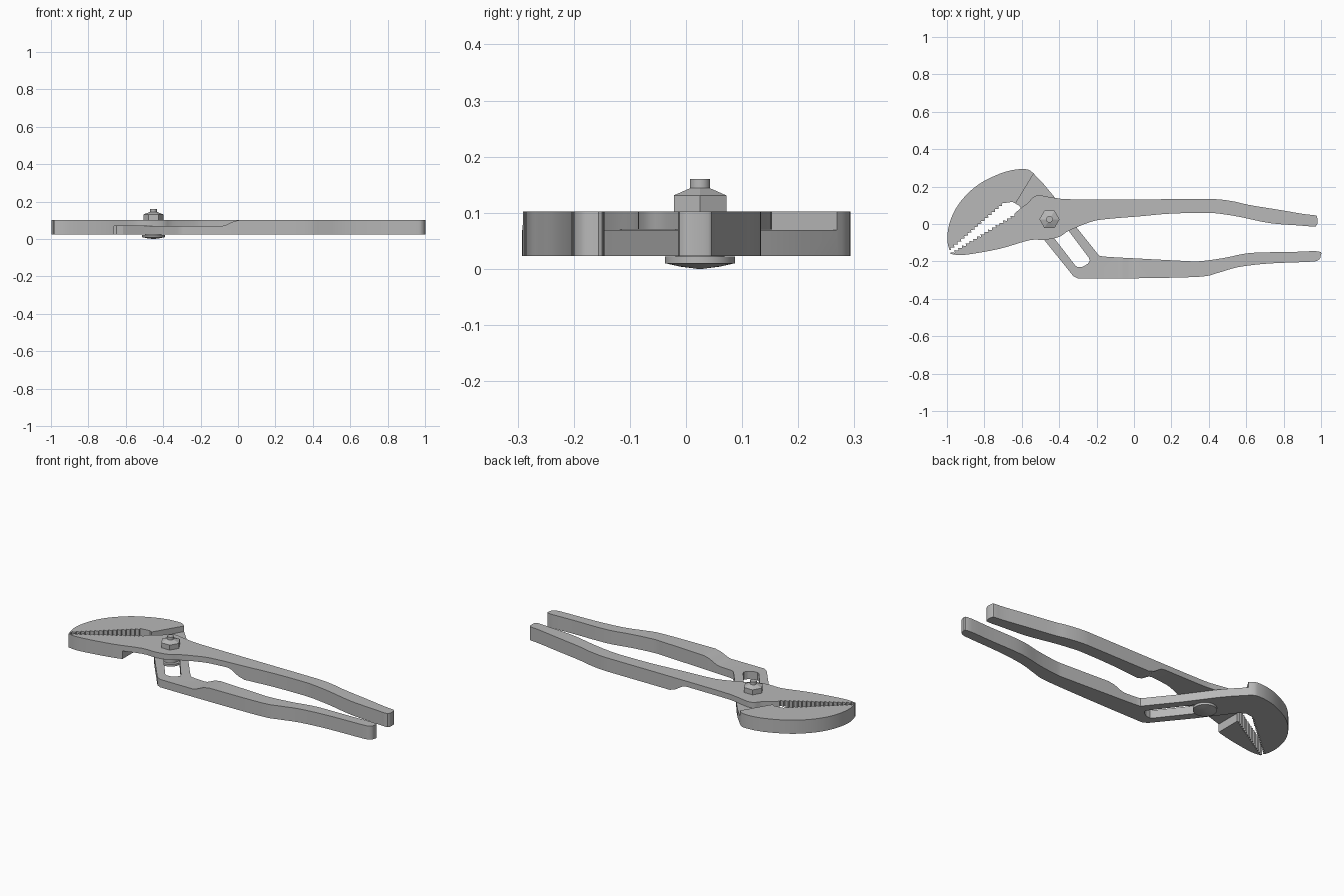
import bpy, bmesh, math
from mathutils import Vector

if "Cube" in bpy.data.objects:
    bpy.data.objects.remove(bpy.data.objects["Cube"])

Z0, ZM, Z1 = 0.023, 0.07, 0.102      # underside, lap joint, top
steel = bpy.data.materials.new("grey steel")
steel.diffuse_color = (0.48, 0.48, 0.48, 1)
steel.use_nodes = True
steel.node_tree.nodes["Principled BSDF"].inputs["Base Color"].default_value = steel.diffuse_color


def finish(bm, name):
    bmesh.ops.recalc_face_normals(bm, faces=bm.faces[:])
    me = bpy.data.meshes.new(name)
    bm.to_mesh(me)
    bm.free()
    ob = bpy.data.objects.new(name, me)
    bpy.context.collection.objects.link(ob)
    me.materials.append(steel)
    return ob


def loft(rings, name):
    """Closed solid through rings with equal point counts."""
    bm = bmesh.new()
    vs = [[bm.verts.new(p) for p in r] for r in rings]
    n = len(rings[0])
    for a, b in zip(vs, vs[1:]):
        for i in range(n):
            j = (i + 1) % n
            bm.faces.new((a[i], a[j], b[j], b[i]))
    bm.faces.new(vs[0][::-1])
    bm.faces.new(vs[-1])
    return finish(bm, name)


def plate(outline, z0, z1, name):
    return loft([[(x, y - 0.005, z) for x, y in outline] for z in (z0, z1)], name)


def spline(pts, n=4):
    """Smooth open curve through the points."""
    p = [Vector(q) for q in [pts[0]] + pts + [pts[-1]]]
    out = []
    for a, b, c, d in zip(p, p[1:], p[2:], p[3:]):
        for k in range(n):
            t = k / n
            out.append(tuple(0.5 * (2 * b + (c - a) * t + (2 * a - 5 * b + 4 * c - d) * t * t
                                    + (3 * b - a - 3 * c + d) * t ** 3)))
    return out + [pts[-1]]


def teeth(p, q, n, depth):
    """Sawtooth edge from p to q, notched to the side given by the sign of depth."""
    p, q = Vector(p), Vector(q)
    d = (q - p) / n
    nor = Vector((-d.y, d.x)).normalized() * depth
    out = []
    for i in range(n):
        out += [tuple(p + d * i), tuple(p + d * (i + 0.25) + nor)]
    return out + [tuple(q)]


def cut(ob, cutter):
    m = ob.modifiers.new("cut", "BOOLEAN")
    m.operation, m.solver, m.object = "DIFFERENCE", "EXACT", cutter
    bpy.context.view_layer.objects.active = ob
    bpy.ops.object.modifier_apply(modifier=m.name)
    bpy.data.objects.remove(cutter)


def lap_cutter(left, z_out, z_lap):
    """Half-thickness cut ending in a soft ramp; left(y) gives the jaw-side wall."""
    s = [(-0.09 + 0.09 * t, z_lap + (z_out - z_lap) * 0.9 * t * t * (3 - 2 * t))
         for t in (0, 0.2, 0.4, 0.6, 0.8, 1)]
    far = z_out + (0.05 if z_out > z_lap else -0.05)
    rings = []
    for y in (-0.5, 0.5):
        prof = [(left(y), far), (left(y), z_lap)] + s + [(0.012, z_out), (0.012, far)]
        rings.append([(x, y, z) for x, z in prof])
    return loft(rings, "lap_cutter")


# upper handle with the lower jaw
lower_edge = spline([(-0.98, -0.155), (-0.906, -0.16), (-0.72, -0.128), (-0.56, -0.082),
                     (-0.48, -0.08), (-0.40, -0.064), (-0.35, -0.032), (-0.238, 0.014),
                     (-0.16, 0.03), (0.03, 0.046), (0.19, 0.06), (0.377, 0.065), (0.457, 0.06),
                     (0.565, 0.043), (0.725, 0.01), (0.885, -0.003), (0.955, -0.009)])
upper_edge = spline([(0.972, -0.007), (0.981, 0.01), (0.978, 0.045), (0.965, 0.052),
                     (0.91, 0.058), (0.78, 0.08), (0.62, 0.106), (0.537, 0.125),
                     (0.447, 0.137), (0.35, 0.138), (0.03, 0.137), (-0.33, 0.137),
                     (-0.425, 0.145), (-0.505, 0.158), (-0.54, 0.148), (-0.565, 0.12),
                     (-0.60, 0.094)])
bite = teeth((-0.64, 0.06), (-0.98, -0.147), 17, 0.013)
upper_handle = plate(lower_edge + upper_edge + bite, Z0, Z1, "upper_handle_and_lower_jaw")
cut(upper_handle, lap_cutter(lambda y: -0.663, Z0, ZM))

# lower handle with the slotted arm and the upper jaw
jaw_back = spline([(-0.537, 0.275), (-0.555, 0.29), (-0.58, 0.298), (-0.64, 0.295),
                   (-0.72, 0.273), (-0.826, 0.22), (-0.906, 0.15), (-0.96, 0.075),
                   (-0.99, -0.005), (-0.998, -0.08), (-0.987, -0.135)])
jaw_bite = teeth((-0.978, -0.135), (-0.687, 0.118), 16, 0.012)
arm_left = [(-0.65, 0.123), (-0.615, 0.104), (-0.48, -0.08), (-0.325, -0.273)]
grip_bottom = spline([(-0.297, -0.287), (0.03, -0.285), (0.35, -0.277), (0.446, -0.257),
                      (0.56, -0.225), (0.725, -0.206), (0.94, -0.197), (0.985, -0.188),
                      (0.998, -0.165), (0.985, -0.141), (0.83, -0.145), (0.62, -0.15),
                      (0.48, -0.177), (0.35, -0.194), (0.28, -0.193), (0.03, -0.18),
                      (-0.16, -0.169), (-0.19, -0.158), (-0.21, -0.135)])
arm_right = [(-0.318, 0.0), (-0.43, 0.155), (-0.48, 0.215)]
lower_handle = plate(jaw_back + jaw_bite + arm_left + grip_bottom + arm_right, Z0, Z1,
                     "lower_handle_and_upper_jaw")
cut(lower_handle, lap_cutter(lambda y: -0.537 + 0.608 * (y - 0.268), Z1, ZM - 0.001))
slot = [(-0.313, -0.218), (-0.30, -0.226), (-0.275, -0.224), (-0.247, -0.208), (-0.236, -0.19),
        (-0.242, -0.175), (-0.42, 0.062), (-0.45, 0.079), (-0.49, 0.07), (-0.512, 0.04)]
cut(lower_handle, plate(slot, 0, 0.2, "slot_cutter"))


# pivot bolt and nut
def turned(profile, sides, name, turn=0.0):
    a = [turn + 2 * math.pi * i / sides for i in range(sides)]
    return loft([[(-0.452 + r * math.cos(t), 0.025 + r * math.sin(t), z) for t in a]
                 for r, z in profile], name)


bolt = turned([(0.004, 0.0), (0.035, 0.004), (0.062, 0.01), (0.062, 0.0225), (0.044, 0.0225),
               (0.044, 0.10), (0.018, 0.10), (0.018, 0.16)], 32, "pivot_bolt")
nut = turned([(0.054, Z1), (0.054, 0.131), (0.02, 0.144)], 6, "hex_nut")

# crisp edges, smooth curved sides
for ob in (upper_handle, lower_handle, bolt):
    bpy.ops.object.select_all(action="DESELECT")
    ob.select_set(True)
    bpy.context.view_layer.objects.active = ob
    bpy.ops.object.shade_smooth_by_angle(angle=math.radians(25))
